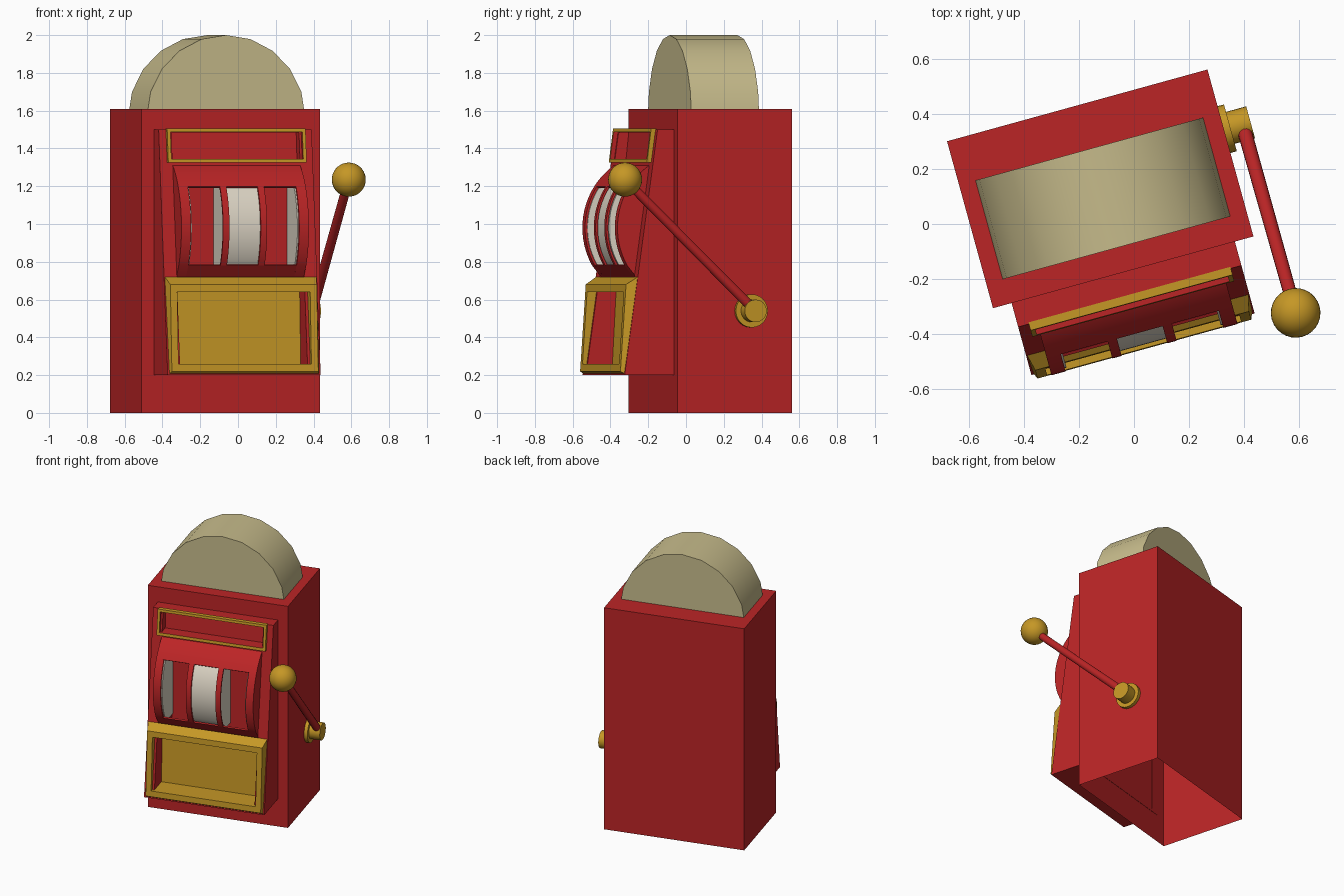
import bpy, bmesh, math
from mathutils import Matrix, Vector

if "Cube" in bpy.data.objects:
    bpy.data.objects.remove(bpy.data.objects["Cube"])

# whole machine is turned about z; parts are built in local (u, v, z)
FRAME = Matrix.Translation((-0.1225, 0.1275, 0)) @ Matrix.Rotation(math.radians(15.4), 4, 'Z')


def mat(name, rgb):
    m = bpy.data.materials.new(name)
    m.diffuse_color = (*rgb, 1)
    m.use_nodes = True
    m.node_tree.nodes["Principled BSDF"].inputs["Base Color"].default_value = m.diffuse_color
    return m


RED = mat("red", (0.50, 0.018, 0.019))
GOLD = mat("gold", (0.56, 0.31, 0.019))
TAN = mat("pale_tan", (0.57, 0.50, 0.26))
CREAM = mat("cream_white", (0.74, 0.68, 0.57))


def finish(name, bm, *mats, recalc=True):
    if recalc:
        bmesh.ops.recalc_face_normals(bm, faces=bm.faces)
    me = bpy.data.meshes.new(name)
    bm.to_mesh(me)
    bm.free()
    for m in mats:
        me.materials.append(m)
    ob = bpy.data.objects.new(name, me)
    bpy.context.collection.objects.link(ob)
    ob.matrix_world = FRAME
    return ob


def prism(name, profile, u0, u1, m, open_bottom=False):
    """Extrude a (v, z) profile along u."""
    bm = bmesh.new()
    f = bm.faces.new([bm.verts.new((u0, v, z)) for v, z in profile])
    r = bmesh.ops.extrude_face_region(bm, geom=[f])
    vs = [g for g in r["geom"] if isinstance(g, bmesh.types.BMVert)]
    bmesh.ops.translate(bm, verts=vs, vec=(u1 - u0, 0, 0))
    bmesh.ops.recalc_face_normals(bm, faces=bm.faces)
    if open_bottom:
        low = [f for f in bm.faces if f.normal.z < -0.9]
        bmesh.ops.delete(bm, geom=low, context='FACES')
    return finish(name, bm, m, recalc=False)


def rect_loft(name, loops, mats, mat_ids):
    """Bridge rectangles (half width, z0, v0, z1, v1) and fill the last one."""
    bm = bmesh.new()
    rings = [[bm.verts.new(p) for p in ((-h, v0, z0), (h, v0, z0), (h, v1, z1), (-h, v1, z1))]
             for h, z0, v0, z1, v1 in loops]
    for a, b, i in zip(rings, rings[1:], mat_ids):
        for k in range(4):
            j = (k + 1) % 4
            bm.faces.new((a[k], a[j], b[j], b[k])).material_index = i
    bm.faces.new(rings[-1]).material_index = mat_ids[-1]
    for f in bm.faces:
        f.normal_update()
    return finish(name, bm, *mats, recalc=False)


def rod(name, p, q, r0, r1, m, seg=24):
    p, q = Vector(p), Vector(q)
    rot = (q - p).to_track_quat('Z', 'Y').to_matrix().to_4x4()
    bm = bmesh.new()
    bmesh.ops.create_cone(bm, cap_ends=True, segments=seg, radius1=r0, radius2=r1,
                          depth=(q - p).length, matrix=Matrix.Translation((p + q) / 2) @ rot)
    return finish(name, bm, m)


def ball(name, p, r, m):
    bm = bmesh.new()
    bmesh.ops.create_uvsphere(bm, u_segments=28, v_segments=18, radius=r,
                              matrix=Matrix.Translation(p))
    return finish(name, bm, m)


def arc(r, a0, a1, n=10):
    """Drum arc in (v, z), angle measured up from straight ahead."""
    out = []
    for i in range(n + 1):
        a = math.radians(a0 + (a1 - a0) * i / n)
        out.append((-0.205 - r * math.cos(a), 0.98 + r * math.sin(a)))
    return out


def slope(z):
    return -0.404 - 0.139 * (1.5 - z)


BACK = -0.312

# cabinet, open underneath
prism("cabinet", [(-0.314, 0), (0.314, 0), (0.314, 1.61), (-0.314, 1.61)], -0.49, 0.49, RED, True)

# half-round topper, 18 degree facets cut off at the cabinet top
bm = bmesh.new()
pts = [(-0.429, 1.605)]
pts += [(-0.435 * math.cos(math.radians(a)), 1.565 + 0.435 * math.sin(math.radians(a)))
        for a in range(18, 163, 18)]
pts += [(0.429, 1.605)]
f = bm.faces.new([bm.verts.new((u, -0.222, z)) for u, z in pts])
r = bmesh.ops.extrude_face_region(bm, geom=[f])
bmesh.ops.translate(bm, verts=[g for g in r["geom"] if isinstance(g, bmesh.types.BMVert)],
                    vec=(0, 0.372, 0))
finish("topper", bm, TAN)

# sloping front panel: cheeks, cross pieces and back plate
for side, s in (("left", -1), ("right", 1)):
    prism(side + "_cheek", [(BACK, 0.2), (slope(0.2), 0.2), (slope(1.5), 1.5), (BACK, 1.5)],
          s * 0.35, s * 0.42, RED)
for name, z0, z1 in (("panel_top", 1.485, 1.5), ("panel_shelf", 1.31, 1.33), ("panel_base", 0.2, 0.22)):
    prism(name, [(BACK, z0), (slope(z0), z0), (slope(z1), z1), (BACK, z1)], -0.35, 0.35, RED)
prism("drum_back_plate", [(-0.385, 0.66), (-0.385, 1.31), (-0.375, 1.31), (-0.375, 0.66)],
      -0.35, 0.35, RED)

# sign: thin gold frame around a red recess
rect_loft("sign", [(0.38, 1.325, -0.420, 1.505, -0.398),
                   (0.38, 1.325, -0.452, 1.505, -0.428),
                   (0.362, 1.345, -0.449, 1.487, -0.430),
                   (0.362, 1.345, -0.365, 1.487, -0.350)], (GOLD, RED), (0, 0, 1))

# payout tray: bevelled gold frame with a deep recess
rect_loft("tray", [(0.416, 0.20, -0.570, 0.72, -0.512),
                   (0.402, 0.22, -0.603, 0.68, -0.572),
                   (0.365, 0.26, -0.600, 0.64, -0.575),
                   (0.365, 0.26, -0.440, 0.64, -0.420)], (GOLD,), (0, 0, 0))

# curved drum hood with three windows
T = 0.012
R = 0.40
prism("hood_top", arc(R, 33, 56) + arc(R - T, 56, 33), -0.35, 0.35, RED)
prism("hood_lip", [(-0.551, 0.78), (-0.490, 0.705), (-0.478, 0.705), (-0.541, 0.786)], -0.35, 0.35, RED)
for s in (-1, 1):
    tag = "left" if s < 0 else "right"
    prism(tag + "_hood_bar", arc(R, -30, 33, 16) + arc(R - T, 33, -30, 16),
          s * 0.121, s * 0.086, RED)
    prism(tag + "_hood_end", [(-0.385, 0.705), (-0.490, 0.705)] + arc(R, -30, 56, 20) + [(-0.385, 1.31)],
          s * 0.297, s * 0.35, RED)
    prism(tag + "_reel_side", [(-0.385, 0.74), (-0.505, 0.74)] + arc(R - T, -29, 40, 16) + [(-0.385, 1.25)],
          s * 0.290, s * 0.298, CREAM)

# middle reel
prism("middle_reel", [(-0.386, 0.74), (-0.495, 0.74)] + arc(R - T - 0.006, -30, 42, 18) + [(-0.386, 1.25)],
      -0.115, 0.115, CREAM)

# side lever
rod("lever_flange", (0.485, 0.088, 0.54), (0.514, 0.088, 0.54), 0.088, 0.088, GOLD)
rod("lever_hub", (0.50, 0.088, 0.54), (0.59, 0.088, 0.54), 0.06, 0.06, GOLD)
hub, knob = (0.56, 0.088, 0.545), (0.564, -0.622, 1.235)
rod("lever_arm", hub, knob, 0.026, 0.024, RED, 16)
ball("lever_arm_end", hub, 0.026, RED)
ball("lever_knob", knob, 0.09, GOLD)

# smooth curved parts, keep real edges sharp
bpy.ops.object.select_all(action='SELECT')
bpy.context.view_layer.objects.active = bpy.data.objects["topper"]
bpy.ops.object.shade_smooth_by_angle(angle=math.radians(30))
